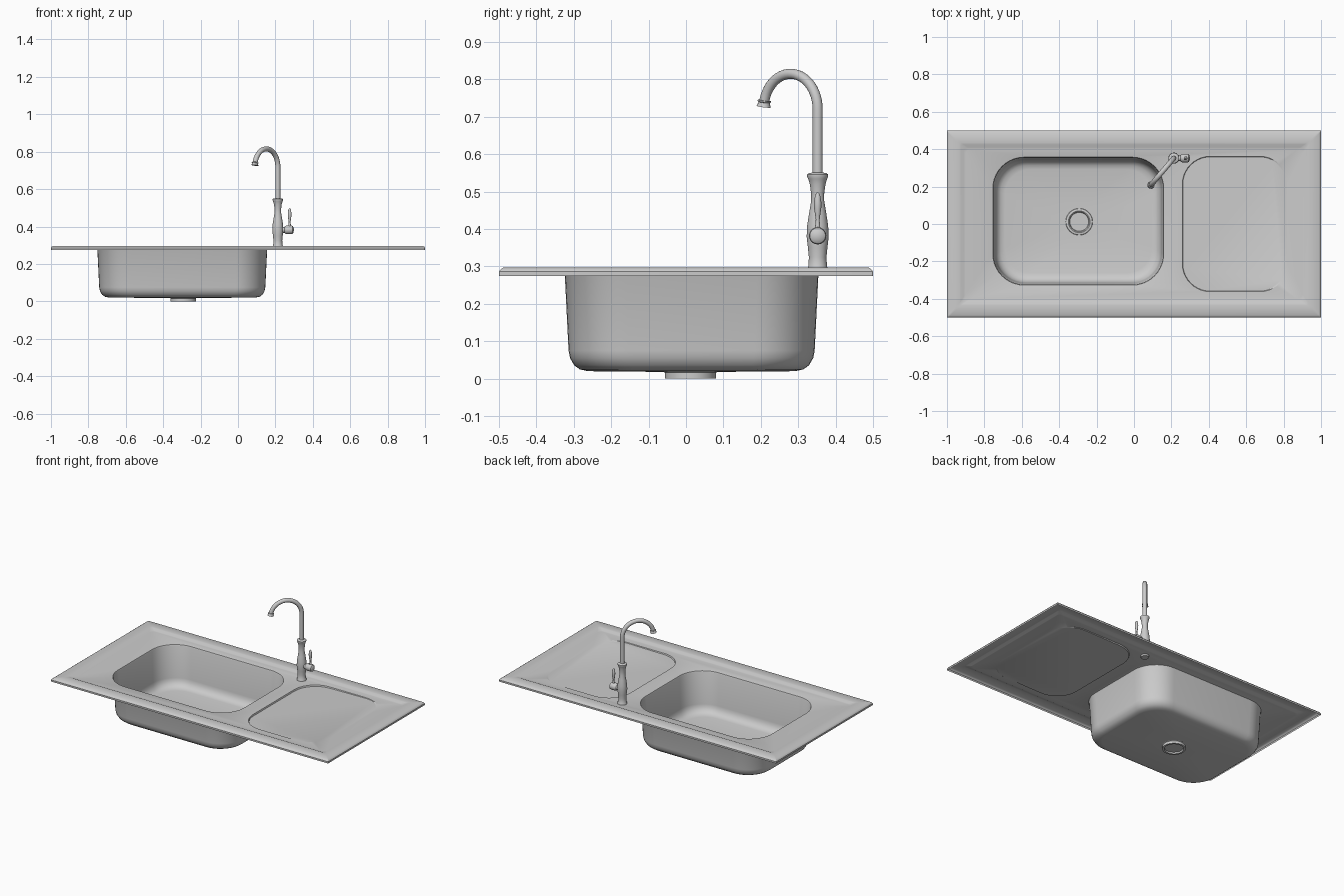
import bpy, bmesh
from math import sin, cos, pi, radians, hypot
from mathutils import Vector, Matrix

if "Cube" in bpy.data.objects:
    bpy.data.objects.remove(bpy.data.objects["Cube"])

SEG = 10      # segments per rounded corner
DECK = 0.287


def finish(bm, name, angle=35):
    me = bpy.data.meshes.new(name)
    bm.to_mesh(me)
    bm.free()
    ob = bpy.data.objects.new(name, me)
    bpy.context.collection.objects.link(ob)
    smooth(ob, angle)
    return ob


def smooth(ob, angle=35):
    bpy.ops.object.select_all(action='DESELECT')
    ob.select_set(True)
    bpy.context.view_layer.objects.active = ob
    bpy.ops.object.shade_smooth_by_angle(angle=radians(angle))


def ring(bm, cx, cy, hx, hy, r, z):
    """Rounded rectangle of vertices; z may be a function of x."""
    vs = []
    for k, (sx, sy) in enumerate([(1, 1), (-1, 1), (-1, -1), (1, -1)]):
        for i in range(SEG + 1):
            a = (k + i / SEG) * pi / 2
            x = cx + sx * (hx - r) + r * cos(a)
            y = cy + sy * (hy - r) + r * sin(a)
            vs.append(bm.verts.new((x, y, z(x) if callable(z) else z)))
    return vs


def loft(bm, rings):
    for a, b in zip(rings, rings[1:]):
        n = len(a)
        for i in range(n):
            j = (i + 1) % n
            bm.faces.new((a[i], a[j], b[j], b[i]))


def ring_edges(bm, vs):
    return [bm.edges.get((vs[i - 1], vs[i])) for i in range(len(vs))]


def lathe(name, profile, origin, axis='Z', n=32):
    bm = bmesh.new()
    vs = [bm.verts.new((r, 0, z)) for r, z in profile]
    es = [bm.edges.new(p) for p in zip(vs, vs[1:])]
    bmesh.ops.spin(bm, geom=vs + es, cent=(0, 0, 0), axis=(0, 0, 1),
                   angle=2 * pi, steps=n, use_duplicate=False)
    bmesh.ops.remove_doubles(bm, verts=bm.verts, dist=1e-5)
    bmesh.ops.recalc_face_normals(bm, faces=bm.faces)
    m = Matrix.Translation(origin)
    if axis == 'X':
        m = m @ Matrix.Rotation(pi / 2, 4, 'Y')
    bm.transform(m)
    return finish(bm, name)


# Sink sheet: raised rim, deck, basin and sloping drainboard
bm = bmesh.new()
rim = [ring(bm, 0, 0, 1 - d, 0.5 - d, r, z) for d, r, z in [
    (0, .004, .275), (0, .004, .286), (.004, .004, .292), (.012, .006, .297),
    (.065, .01, .297), (.075, .014, .2955), (.09, .022, .2885),
    (.1, .028, DECK)]]
loft(bm, rim)

BX, BY = -0.298, 0.015
DX, DY = -0.293, 0.012
basin = [ring(bm, BX, BY, .462 - d, .347 - d, r, z) for d, r, z in [
    (0, .17, DECK), (.005, .167, .285), (.008, .165, .278), (.018, .16, .075),
    (.022, .158, .055), (.033, .152, .036), (.048, .145, .025),
    (.07, .135, .02)]]
basin.append(ring(bm, DX, DY, .066, .066, .066, .018))
loft(bm, basin)


def slope(x):
    return DECK - .001 - .008 * (0.82 - x) / 0.56


board = [ring(bm, .54, 0, .282, .362, .15, DECK),
         ring(bm, .54, 0, .279, .359, .147, slope)]
loft(bm, board)
bm.faces.new(board[-1])

edges = sum((ring_edges(bm, v) for v in (rim[-1], basin[0], board[0])), [])
bmesh.ops.triangle_fill(bm, use_beauty=True, use_dissolve=False, edges=edges,
                        normal=(0, 0, 1))
bmesh.ops.remove_doubles(bm, verts=bm.verts, dist=1e-5)
bmesh.ops.recalc_face_normals(bm, faces=bm.faces)
if sum(f.normal.z * f.calc_area() for f in bm.faces) < 0:
    bmesh.ops.reverse_faces(bm, faces=bm.faces)
finish(bm, "sink_sheet", 30)

# Drain fitting
lathe("drain", [(0, .012), (.05, .012), (.053, .02), (.058, .023), (.07, .021),
                (.072, .018), (.068, .016), (.068, 0), (.056, 0), (.054, .009),
                (0, .009)], (DX, DY, 0), n=40)

# Tap body
TX, TY = 0.213, 0.352
lathe("tap_body", [(0, .276), (.024, .276), (.024, .287), (.029, .288),
                   (.028, .294), (.025, .30), (.0235, .325), (.026, .35),
                   (.0295, .38), (.028, .41), (.0225, .445), (.0175, .475),
                   (.0175, .495), (.021, .52), (.025, .534), (.028, .54),
                   (.028, .546), (.024, .549), (.014, .551), (0, .551)],
      (TX, TY, 0))

# Swan-neck spout with a flared outlet
R, ZC = 0.095, 0.72
d = Vector((-.125, -.147, 0)).normalized()
path = [(0, .545, 1), (0, .63, 1), (0, .70, 1)]
for i in range(25):
    a = radians(165) * i / 24
    path.append((R - R * cos(a), ZC + R * sin(a), 1))
end, top = path[-1][:2]
tx, tz = sin(radians(165)), cos(radians(165))
for s, w in [(.001, 1.3), (.004, 1.4), (.006, 1.15), (.012, 1.25), (.018, 1.45)]:
    path.append((end + tx * s * .6, top + tz * s, w))
cu = bpy.data.curves.new("spout", 'CURVE')
cu.dimensions = '3D'
cu.bevel_depth = 0.0135
cu.bevel_resolution = 6
cu.use_fill_caps = True
sp = cu.splines.new('POLY')
sp.points.add(len(path) - 1)
for p, (h, z, w) in zip(sp.points, path):
    p.co = (TX + d.x * h, TY + d.y * h, z, 1)
    p.radius = w
spout = bpy.data.objects.new("spout", cu)
bpy.context.collection.objects.link(spout)
bpy.ops.object.select_all(action='DESELECT')
spout.select_set(True)
bpy.context.view_layer.objects.active = spout
bpy.ops.object.convert(target='MESH')
smooth(bpy.context.object)

# Side valve and upright lever
lathe("valve_knob", [(0, .01), (.016, .01), (.016, .035), (.021, .04),
                     (.023, .046), (.023, .072), (.021, .079), (.014, .084),
                     (0, .086)], (TX, TY, .382), 'X')
lathe("lever", [(0, .395), (.008, .395), (.0065, .41), (.005, .425),
                (.0065, .435), (.0095, .455), (.010, .47), (.0075, .487),
                (.004, .496), (0, .499)], (TX + .063, TY, 0), n=20)
